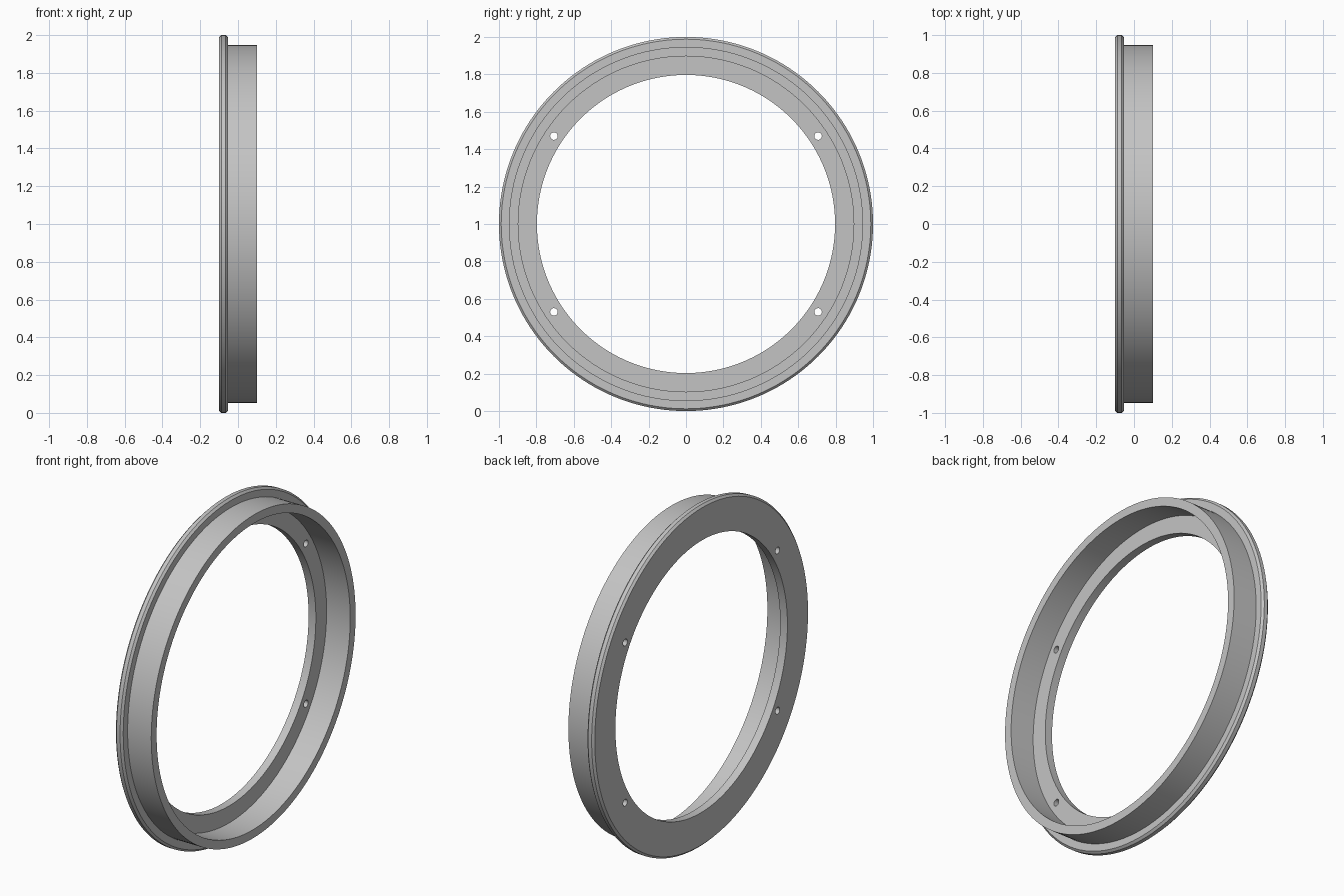
import bpy, bmesh, math
from mathutils import Matrix, Vector

cube = bpy.data.objects.get("Cube")
if cube:
    bpy.data.objects.remove(cube, do_unlink=True)

SEGMENTS = 160
CENTRE = Vector((0, 0, 1))

grey = bpy.data.materials.new("plain grey")
grey.use_nodes = True
colour = (0.55, 0.55, 0.55, 1)
grey.diffuse_color = colour
grey.node_tree.nodes["Principled BSDF"].inputs["Base Color"].default_value = colour


def add_object(name, bm):
    bmesh.ops.recalc_face_normals(bm, faces=bm.faces)
    mesh = bpy.data.meshes.new(name)
    bm.to_mesh(mesh)
    bm.free()
    mesh.materials.append(grey)
    obj = bpy.data.objects.new(name, mesh)
    bpy.context.collection.objects.link(obj)
    return obj


def lathe(name, profile):
    """Turn a closed (x, radius) profile around the x axis."""
    bm = bmesh.new()
    rings = []
    for i in range(SEGMENTS):
        a = math.tau * i / SEGMENTS
        rings.append([bm.verts.new(CENTRE + Vector((x, r * math.cos(a), r * math.sin(a))))
                      for x, r in profile])
    n = len(profile)
    for i, ring in enumerate(rings):
        following = rings[(i + 1) % SEGMENTS]
        for j in range(n):
            k = (j + 1) % n
            bm.faces.new((ring[j], ring[k], following[k], following[j]))
    return add_object(name, bm)


# Chamfered flange and thin collar share one continuous section
back, step, front = -0.1, -0.053, 0.1
chamfer = 0.012
ring = lathe("flanged_ring", [
    (back, 0.797), (back, 1 - chamfer), (back + chamfer, 1),
    (step - chamfer, 1), (step, 1 - chamfer), (step, 0.947),
    (front, 0.947), (front, 0.897), (step, 0.897), (step, 0.797)])

# Four screw holes through the flange
bm = bmesh.new()
for y in (-0.706, 0.706):
    for z in (-0.47, 0.47):
        place = Matrix.Translation(CENTRE + Vector((step, y, z))) @ Matrix.Rotation(math.pi / 2, 4, "Y")
        bmesh.ops.create_cone(bm, cap_ends=True, segments=32, radius1=0.02,
                              radius2=0.02, depth=0.2, matrix=place)
cutter = add_object("screw_hole_cutter", bm)
cutter.hide_render = True

cut = ring.modifiers.new("screw holes", "BOOLEAN")
cut.operation = "DIFFERENCE"
cut.solver = "EXACT"
cut.object = cutter

bpy.ops.object.select_all(action="DESELECT")
ring.select_set(True)
bpy.context.view_layer.objects.active = ring
bpy.ops.object.modifier_apply(modifier=cut.name)
bpy.data.objects.remove(cutter, do_unlink=True)
bpy.ops.object.shade_smooth_by_angle(angle=math.radians(30))
